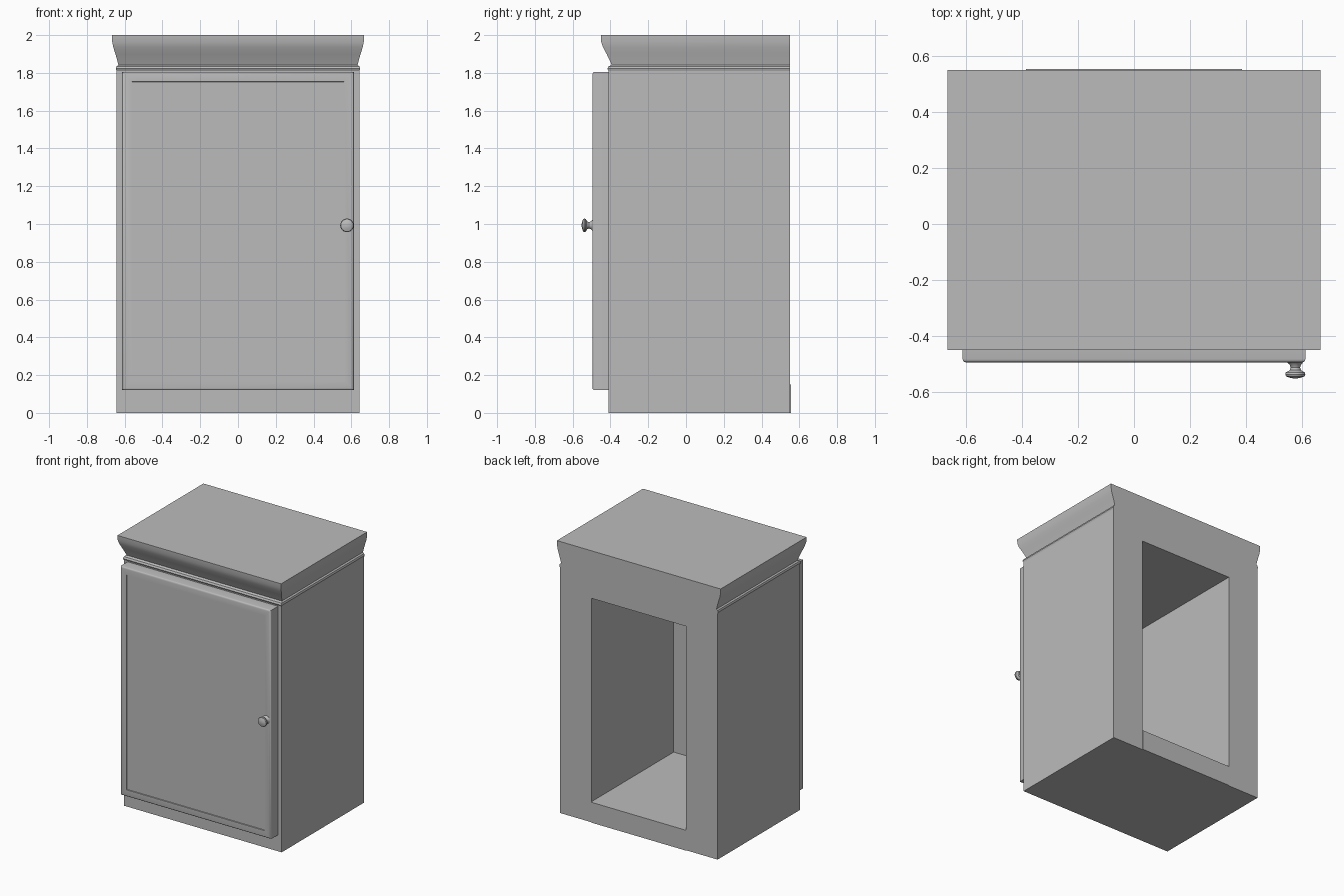
import bpy, bmesh, math
from mathutils import Matrix

cube = bpy.data.objects.get("Cube")
if cube:
    bpy.data.objects.remove(cube, do_unlink=True)

grey = bpy.data.materials.new("plain grey")
grey.use_nodes = True
colour = (0.5, 0.5, 0.5, 1)
grey.diffuse_color = colour
grey.node_tree.nodes["Principled BSDF"].inputs["Base Color"].default_value = colour

HALF_W, FRONT, BACK = 0.643, -0.41, 0.55     # carcass
OPEN_W, FLOOR, CEILING, TOP = 0.387, 0.15, 1.65, 1.81


def finish(name, bm, smooth=False):
    bmesh.ops.recalc_face_normals(bm, faces=bm.faces)
    mesh = bpy.data.meshes.new(name)
    bm.to_mesh(mesh)
    bm.free()
    mesh.materials.append(grey)
    obj = bpy.data.objects.new(name, mesh)
    bpy.context.collection.objects.link(obj)
    if smooth:
        bpy.ops.object.select_all(action='DESELECT')
        obj.select_set(True)
        bpy.context.view_layer.objects.active = obj
        bpy.ops.object.shade_smooth_by_angle(angle=math.radians(35))
    return obj


def box_mesh(low, high):
    bm = bmesh.new()
    bmesh.ops.create_cube(bm, size=1)
    for v in bm.verts:
        v.co = [l if c < 0 else h for c, l, h in zip(v.co, low, high)]
    return bm


# Carcass: two thick sides joined by a base and an upper block
for name, s in (("left_side", 1), ("right_side", -1)):
    x0, x1 = sorted((s * OPEN_W, s * HALF_W))
    finish(name, box_mesh((x0, FRONT, 0), (x1, BACK, TOP)))
finish("base", box_mesh((-OPEN_W, FRONT, 0), (OPEN_W, BACK + 0.005, FLOOR)))
finish("upper_block", box_mesh((-OPEN_W, FRONT, CEILING), (OPEN_W, BACK, TOP)))

# Moulded top: rings that flare at the front and sides, flat at the back
profile = [(0, 1.81), (0.004, 1.822), (0, 1.835), (-0.01, 1.842),
           (-0.004, 1.865), (0.006, 1.9), (0.017, 1.935), (0.023, 1.965), (0.024, 2)]
bm = bmesh.new()
rings = []
for out, z in profile:
    x, y = HALF_W + out, FRONT - out * 1.7
    rings.append([bm.verts.new(p) for p in
                  ((-x, y, z), (x, y, z), (x, BACK, z), (-x, BACK, z))])
for a, b in zip(rings, rings[1:]):
    for i in range(4):
        j = (i + 1) % 4
        bm.faces.new((a[i], a[j], b[j], b[i]))
bm.faces.new(rings[0])
bm.faces.new(rings[-1])
finish("moulded_top", bm, True)

# Door: slab with softened front edges and a slightly sunk panel
DOOR_FRONT = -0.495
bm = box_mesh((-0.613, DOOR_FRONT, 0.12), (0.613, FRONT, 1.805))
rim = [e for e in bm.edges if all(v.co.y < DOOR_FRONT + 0.01 for v in e.verts)]
bmesh.ops.bevel(bm, geom=rim, offset=0.012, segments=3, profile=0.5, affect='EDGES')
bmesh.ops.recalc_face_normals(bm, faces=bm.faces)
panel = min(bm.faces, key=lambda f: f.calc_center_median().y)
bmesh.ops.inset_region(bm, faces=[panel], thickness=0.055)
bmesh.ops.inset_region(bm, faces=[panel], thickness=0.002, depth=-0.006)
finish("door", bm, True)

# Knob: turned profile of (radius, distance from the door)
turned = [(0.03, 0), (0.021, 0.007), (0.017, 0.018), (0.02, 0.028), (0.034, 0.036),
          (0.036, 0.043), (0.033, 0.05), (0.018, 0.055), (0.008, 0.057)]
bm = bmesh.new()
points = [bm.verts.new((r, 0, d)) for r, d in turned]
edges = [bm.edges.new(pair) for pair in zip(points, points[1:])]
bmesh.ops.spin(bm, geom=points + edges, cent=(0, 0, 0), axis=(0, 0, 1),
               angle=math.tau, steps=24)
bmesh.ops.remove_doubles(bm, verts=bm.verts, dist=0.0005)
bmesh.ops.holes_fill(bm, edges=bm.edges, sides=0)
bm.transform(Matrix.Translation((0.577, DOOR_FRONT, 0.993)) @ Matrix.Rotation(math.pi / 2, 4, 'X'))
finish("knob", bm, True)
